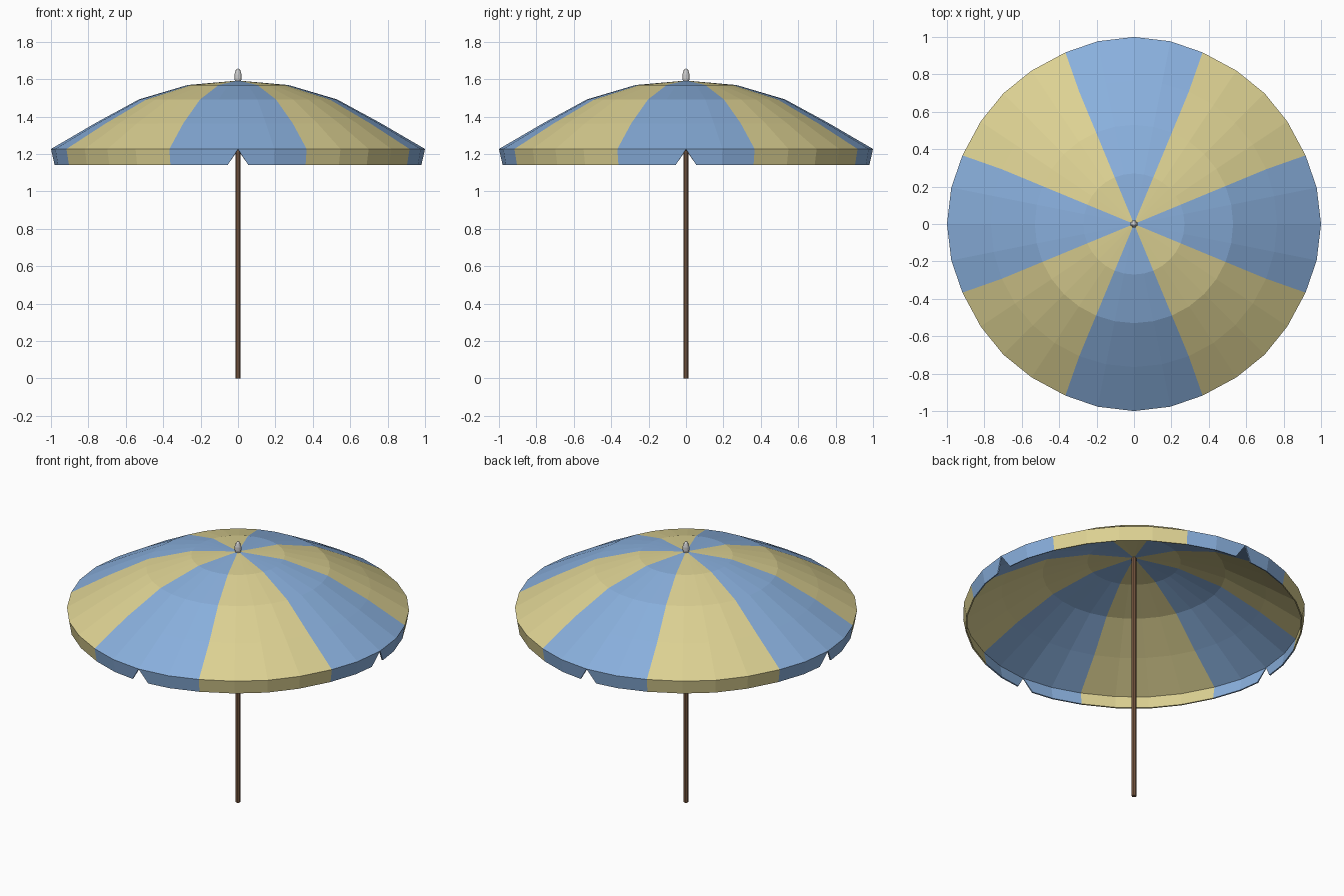
import bpy, bmesh
from math import sin, cos, radians, pi

if "Cube" in bpy.data.objects:
    bpy.data.objects.remove(bpy.data.objects["Cube"])


def material(name, rgb):
    m = bpy.data.materials.new(name)
    m.diffuse_color = (*rgb, 1)
    m.use_nodes = True
    m.node_tree.nodes["Principled BSDF"].inputs["Base Color"].default_value = m.diffuse_color
    return m


BLUE = material("blue_cloth", (0.25, 0.43, 0.72))
YELLOW = material("yellow_cloth", (0.72, 0.64, 0.29))
WOOD = material("wood", (0.25, 0.13, 0.07))


def finish(name, bm, mats=(), thickness=0):
    bmesh.ops.remove_doubles(bm, verts=bm.verts, dist=1e-5)
    bmesh.ops.recalc_face_normals(bm, faces=bm.faces)
    me = bpy.data.meshes.new(name)
    bm.to_mesh(me)
    bm.free()
    ob = bpy.data.objects.new(name, me)
    bpy.context.collection.objects.link(ob)
    for m in mats:
        me.materials.append(m)
    if thickness:
        mod = ob.modifiers.new("thickness", 'SOLIDIFY')
        mod.thickness = thickness
        mod.offset = -1
    return ob


N = 32
# rim radius bulges slightly towards the middle of each blue panel
RIM = [1.0, 0.996, 0.988, 0.986, 0.988]


def fold(i):
    k = i % 8
    return min(k, 8 - k)


def polar(r, deg, z):
    return (r * cos(radians(deg)), r * sin(radians(deg)), z)


def rim(i, z=1.227):
    shift = {2: -0.7, 6: 0.7}.get(i % 8, 0)
    return polar(RIM[fold(i)], i * 360 / N + shift, z)


def hem(i):
    x, y, z = rim(i, 1.142)
    return (x * 0.985, y * 0.985, z)


def panel(i):
    return 0 if i % 8 in (0, 1, 6, 7) else 1


def add(bm, pts, mat):
    bm.faces.new([bm.verts.new(p) for p in pts]).material_index = mat


# canopy and hanging valance, one cloth
PROFILE = [(0.27, 1.569), (0.53, 1.492), (0.765, 1.364)]
bm = bmesh.new()
for i in range(N):
    m = panel(i)
    a, b = i * 360 / N, (i + 1) * 360 / N
    left = [polar(r, a, z) for r, z in PROFILE] + [rim(i)]
    right = [polar(r, b, z) for r, z in PROFILE] + [rim(i + 1)]
    add(bm, [(0, 0, 1.593), left[0], right[0]], m)
    for k in range(3):
        add(bm, [left[k], left[k + 1], right[k + 1], right[k]], m)
    # V notch in the middle of every blue panel
    lo_a = polar(0.982, a + 3.2, 1.142) if i % 8 == 0 else hem(i)
    lo_b = polar(0.982, b - 3.2, 1.142) if i % 8 == 7 else hem(i + 1)
    add(bm, [left[3], lo_a, lo_b, right[3]], m)
finish("canopy", bm, (BLUE, YELLOW), 0.008)


def lathe(name, profile, sides, mats=()):
    bm = bmesh.new()
    for i in range(sides):
        a, b = i * 360 / sides, (i + 1) * 360 / sides
        for (r0, z0), (r1, z1) in zip(profile, profile[1:]):
            pts = [polar(r0, a, z0), polar(r0, b, z0),
                   polar(r1, b, z1), polar(r1, a, z1)]
            if r0 == 0:
                pts.pop(0)
            elif r1 == 0:
                pts.pop()
            add(bm, pts, 0)
    return finish(name, bm, mats)


# pole and finial
lathe("pole", [(0, 0), (0.0135, 0), (0.0135, 1.588), (0, 1.588)], 10, (WOOD,))
lathe("finial", [(0, 1.585), (0.015, 1.585), (0.0195, 1.605), (0.019, 1.625),
                 (0.013, 1.647), (0.006, 1.655), (0, 1.657)], 12)
